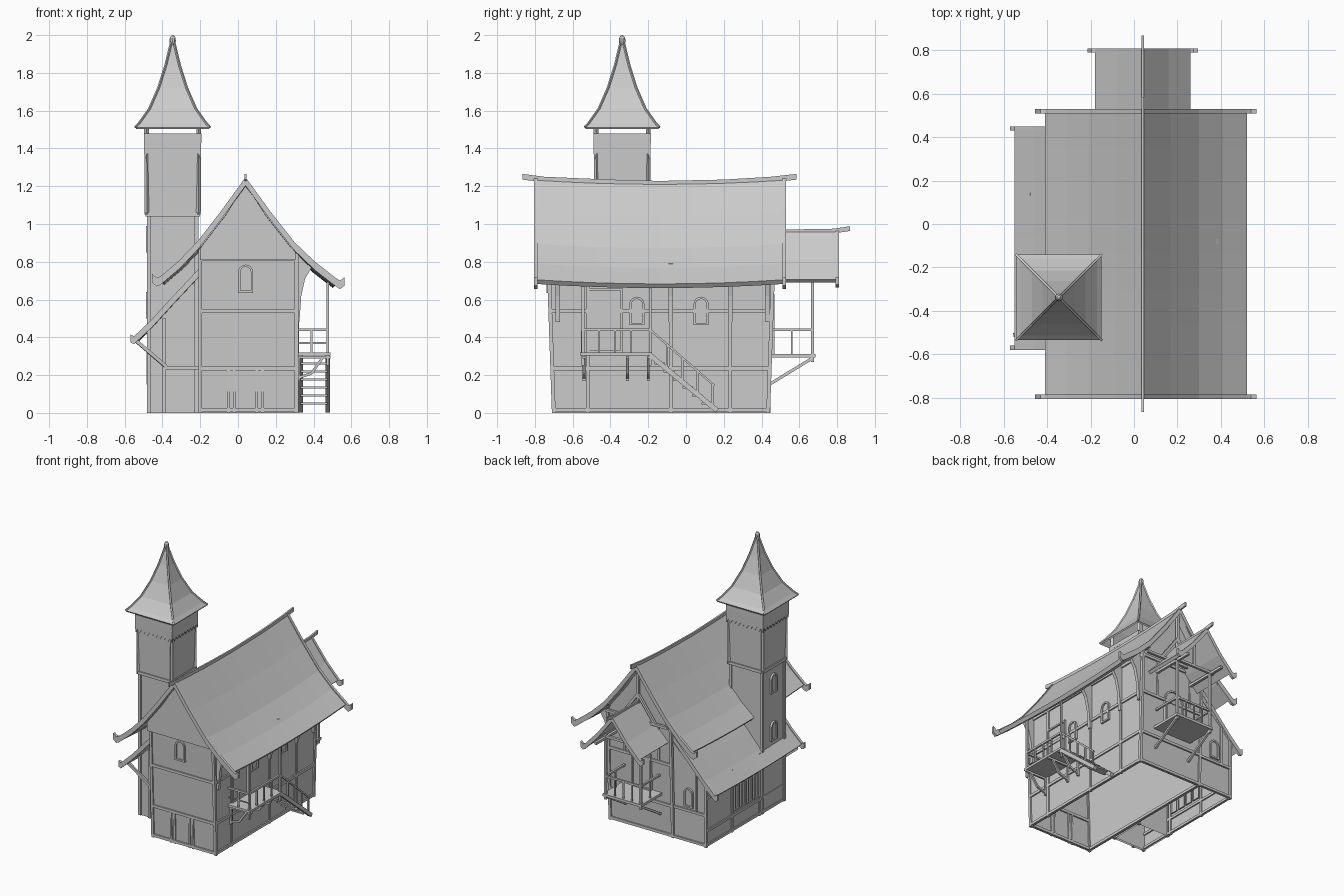
import bpy, bmesh, math
from mathutils import Vector, Matrix

if "Cube" in bpy.data.objects:
    bpy.data.objects.remove(bpy.data.objects["Cube"])


def mesh(name, verts, faces, solid=0):
    me = bpy.data.meshes.new(name)
    me.from_pydata(verts, [], faces)
    me.update()
    ob = bpy.data.objects.new(name, me)
    bpy.context.collection.objects.link(ob)
    if solid:
        m = ob.modifiers.new("thickness", 'SOLIDIFY')
        m.thickness, m.offset = solid, -1
    return ob


def beams(name, segs, w=0.02):
    """One object made of square timbers running between point pairs."""
    bm = bmesh.new()
    for s in segs:
        a, b = Vector(s[0]), Vector(s[1])
        t = s[2] if len(s) > 2 else w
        d = b - a
        rot = d.to_track_quat('Z', 'Y').to_matrix().to_4x4()
        bmesh.ops.create_cube(bm, size=1, matrix=Matrix.Translation((a + b) / 2) @ rot
                              @ Matrix.Diagonal((t, t, d.length, 1)))
    ob = mesh(name, [], [])
    bm.to_mesh(ob.data)
    bm.free()
    return ob


def box(name, lo, hi):
    bm = bmesh.new()
    lo, hi = Vector(lo), Vector(hi)
    bmesh.ops.create_cube(bm, size=1, matrix=Matrix.Translation((lo + hi) / 2)
                          @ Matrix.Diagonal((*(hi - lo), 1)))
    ob = mesh(name, [], [])
    bm.to_mesh(ob.data)
    bm.free()
    return ob


def prism(name, prof, y0, y1, lean=0, open_bottom=False):
    """Extrude an x-z outline along y; lean pushes both ends out with height."""
    n = len(prof)
    v = [(x, y0 - lean * z, z) for x, z in prof] + [(x, y1 + lean * z, z) for x, z in prof]
    f = [list(range(n)), list(range(2 * n - 1, n - 1, -1))]
    f += [(i, i + n, (i + 1) % n + n, (i + 1) % n) for i in range(1 if open_bottom else 0, n)]
    return mesh(name, v, f)


def strip(name, path, pos, thick, drop, along_y=False):
    """Board following a path of (u, z), hanging down by drop."""
    ob = mesh(name, [], [])
    bm = bmesh.new()
    rows = []
    for u, z in path:
        rows.append([bm.verts.new((s, u, h) if along_y else (u, s, h)) for s, h in
                     ((pos - thick / 2, z), (pos + thick / 2, z),
                      (pos + thick / 2, z - drop), (pos - thick / 2, z - drop))])
    for a, b in zip(rows, rows[1:]):
        for k in range(4):
            bm.faces.new((a[k], a[(k + 1) % 4], b[(k + 1) % 4], b[k]))
    bm.faces.new(rows[0])
    bm.faces.new(rows[-1])
    bmesh.ops.recalc_face_normals(bm, faces=bm.faces)
    bm.to_mesh(ob.data)
    bm.free()


def roof(name, prof, ys, sag=0, thick=0.028):
    n, mid, half = len(prof), (ys[0] + ys[1]) / 2, (ys[1] - ys[0]) / 2
    m = 9 if sag else 2
    v = []
    for j in range(m):
        t = -1 + 2 * j / (m - 1)
        v += [(x, mid + half * t, z - sag * (1 - t * t)) for x, z in prof]
    f = [(j * n + i, j * n + i + 1, (j + 1) * n + i + 1, (j + 1) * n + i)
         for j in range(m - 1) for i in range(n - 1)]
    mesh(name, v, f, thick)


def tower_rings(name, rings, cx, cy, cap=False, solid=0):
    v = [(cx + sx * h, cy + sy * h, z) for z, h in rings
         for sx, sy in ((-1, -1), (1, -1), (1, 1), (-1, 1))]
    f = [(4 * j + k, 4 * j + (k + 1) % 4, 4 * j + 4 + (k + 1) % 4, 4 * j + 4 + k)
         for j in range(len(rings) - 1) for k in range(4)]
    if cap:
        f.append(tuple(range(len(v) - 4, len(v))))
    return mesh(name, v, f, solid)


def window(name, loc, turn, w, h, arched=True, fr=0.012, out=0.014):
    """Framed opening; turn 0 faces -y, 90 faces +x."""
    def outline(r, b):
        top = [(r * math.cos(a * math.pi / 8), h - w / 2 + r * math.sin(a * math.pi / 8))
               for a in range(9)] if arched else [(r, h - w / 2 + r), (-r, h - w / 2 + r)]
        return [(-r, b), (r, b)] + top
    o, i = outline(w / 2, 0), outline(w / 2 - fr, fr)
    n = len(o)
    v = [(x, d, z) for pts, d in ((o, 0.01), (o, -out), (i, -out), (i, -0.004)) for x, z in pts]
    f = [(r * n + k, r * n + (k + 1) % n, (r + 1) * n + (k + 1) % n, (r + 1) * n + k)
         for r in range(3) for k in range(n)] + [tuple(range(3 * n, 4 * n))]
    ob = mesh(name, v, f)
    ob.location, ob.rotation_euler = loc, (0, 0, math.radians(turn))


# main house shell, open below
prism("main_walls", [(-.2, 0), (.31, 0), (.31, .86), (.04, 1.19), (-.2, .88)], -.70, .435, .035, True)
prism("front_gable_boards", [(-.2, .81), (.305, .81), (.305, .85), (.04, 1.2), (-.2, .87)], -.775, -.73)

# main roof with sagging ridge, bargeboards and ridge board
main = [(-.41, .715), (-.31, .80), (-.21, .905), (-.09, 1.06), (.04, 1.24),
        (.17, 1.06), (.30, .895), (.41, .79), (.52, .705)]
roof("main_roof", main, (-.795, .52), .022)
barge = [(-.455, .735), (-.43, .715)] + [(x, z + .008) for x, z in main] + [(.54, .70), (.565, .72)]
for nm, y in (("front", -.795), ("back", .52)):
    strip(nm + "_bargeboard", barge, y, .02, .045)
strip("ridge_board", [(-.865, 1.265), (-.75, 1.25), (-.4, 1.235), (-.14, 1.228), (.2, 1.235),
                      (.45, 1.25), (.585, 1.265)], .04, .012, .03, True)

# main house timber framing
F, B, L, R = -.71, .45, -.2, .31
T = []
for z in (.015, .235, .54, .815):
    o = .035 * z
    T += [((L, -.70 - o, z), (R, -.70 - o, z)), ((L, .435 + o, z), (R, .435 + o, z)),
          ((R, -.70 - o, z), (R, .435 + o, z))]
T.append(((L, -.70, .015), (L, .44, .015)))
for x in (L, R):
    T += [((x, -.70, 0), (x, -.73, .87)), ((x, .435, 0), (x, .465, .87))]
T += [((R, y, 0), (R, y, .85), .018) for y in (-.52, -.08, .235)]
T += [((x, -.702, 0), (x, -.708, .235), .014) for x in (-.05, -.02, .10, .13)]
T += [((x, .455, .54), (x, .462, .815), .014) for x in (-.1, .18)]
beams("house_timbers", T)
beams("back_gable_truss", [((-.2, .50, .83), (.3, .50, .83)), ((.04, .50, .83), (.04, .50, 1.2)),
                           ((-.1, .50, .83), (.04, .50, 1.02)), ((.18, .50, .83), (.04, .50, 1.02)),
                           ((-.2, .44, .86), (-.2, .52, .86)), ((.3, .44, .86), (.3, .52, .86))], .018)

# lean-to on the left
prism("lean_to_walls", [(-.47, 0), (-.2, 0), (-.2, .70), (-.33, .58), (-.47, .45)], -.45, .435, 0, True)
lean = [(-.55, .40), (-.46, .485), (-.36, .595), (-.2, .765)]
roof("lean_to_roof", lean, (-.575, .44), .01, .025)
for nm, y in (("front", -.57), ("back", .44)):
    strip("lean_to_%s_bargeboard" % nm, [(-.57, .415)] + [(x, z + .006) for x, z in lean], y, .02, .042)
Y = .438
beams("lean_to_timbers", [((-.47, Y, z), (-.2, Y, z)) for z in (.015, .235)] +
      [((-.47, -.46, z), (-.47, Y, z)) for z in (.015, .12, .36)] +
      [((-.47, y, 0), (-.47, y, .46)) for y in (-.18, .14, Y)] +
      [((-.55, -.51, .39), (-.38, -.48, .245)), ((-.39, -.475, .24), (-.2, -.475, .24)),
       ((-.39, -.47, 0), (-.39, -.47, .5)), ((-.39, Y, .235), (-.39, Y, .52), .014)], .018)
for k in range(4):
    window("lean_to_window_%d" % k, (-.47, .09 - .075 * k, .15), -90, .06, .19, False)
window("lean_to_back_window", (-.33, .435, .26), 180, .075, .14)

# tower: shaft, jettied top, open belfry and flared spire
cx, cy = -.346, -.338
tower_rings("tower_shaft", [(0, .128), (1.06, .128)], cx, cy)
tower_rings("tower_upper", [(1.05, .12), (1.05, .137), (1.46, .146)], cx, cy, True)
for nm, z0, z1, h in (("low_band", 1.04, 1.062, .145), ("top_band", 1.45, 1.478, .152)):
    tower_rings("tower_" + nm, [(z0, h - .02), (z0, h), (z1, h), (z1, h - .02)], cx, cy)
teeth = 18
for s in range(4):
    v = []
    for k in range(teeth + 1):
        u = -.15 + .30 * k / teeth
        v += [(u, -.152, 1.46), (u, -.15, 1.375 if k % 2 else 1.35)]
    ob = mesh("tower_zigzag_trim_%d" % s, v,
              [(2 * k + 1, 2 * k + 3, 2 * k + 2, 2 * k) for k in range(teeth)], .008)
    ob.location, ob.rotation_euler = (cx, cy, 0), (0, 0, s * math.pi / 2)
C = [(sx, sy) for sx in (-1, 1) for sy in (-1, 1)]
beams("tower_corner_posts", [((cx + a * .126, cy + b * .126, 0), (cx + a * .126, cy + b * .126, 1.05)) for a, b in C]
      + [((cx + a * .136, cy + b * .136, 1.05), (cx + a * .138, cy + b * .138, 1.55), .018) for a, b in C])
spire = [(1.512, .197), (1.535, .176), (1.61, .123), (1.72, .075), (1.84, .037), (1.96, .008)]
tower_rings("spire", spire, cx, cy, True, .012)
beams("spire_hips", [((cx + a * h0, cy + b * h0, z0), (cx + a * h1, cy + b * h1, z1))
                     for a, b in C for (z0, h0), (z1, h1) in zip(spire, spire[1:])], .01)
bpy.ops.mesh.primitive_uv_sphere_add(segments=10, ring_count=6, radius=.018, location=(cx, cy, 1.97))
bpy.context.object.name = "spire_finial"
bpy.context.object.scale = (1, 1, 1.67)
for k, z in enumerate((.50, .85)):
    window("tower_window_%d" % k, (cx - .128, cy, z), -90, .075, .14)

# house windows and doors
window("front_window", (.04, -.724, .635), 0, .08, .15)
for k, y in enumerate((-.26, .08)):
    window("side_window_%d" % k, (.31, y, .465), 90, .08, .15)
window("side_door", (.31, -.43, .32), 90, .19, .34, False)
window("back_door", (.04, .455, .31), 180, .16, .32)

# curved brackets carrying the right eave
for k, y in enumerate((-.68, -.08, .235, .43)):
    prism("eave_bracket_%d" % k, [(.31, .48), (.325, .48), (.335, .62), (.355, .71), (.39, .77),
                                  (.39, .79), (.31, .85)], y - .012, y + .012)

# side balcony and stair
box("side_deck", (.31, -.56, .303), (.49, -.18, .32))
X = .475
S = [((.31, -.55, .44), (X, -.55, .44)), ((X, -.55, .44), (X, -.19, .44)), ((.31, -.55, .37), (X, -.55, .37), .008)]
S += [((X, y, .25), (X, y, .71)) for y in (-.545, -.19)]
S += [((X, y, .32), (X, y, .44), .01) for y in (-.46, -.375, -.29)] + [((.39, -.55, .32), (.39, -.55, .44), .01)]
for y in (-.54, -.31, -.2):
    S += [((.32, y, .17), (.32, y, .30)), ((.315, y, .185), (.39, y, .21)),
          ((.39, y, .21), (.45, y, .295)), ((.31, y, .295), (.49, y, .295))]
beams("side_balcony_frame", S, .014)
beams("stair_stringers", [((x, -.19, .305), (x, .165, .012), .026) for x in (.33, .475)])
for k in range(6):
    y, z = -.14 + .05 * k, .262 - .0425 * k
    box("stair_tread_%d" % k, (.33, y - .028, z - .005), (.475, y + .028, z + .005))
beams("stair_handrail", [((X, -.19, .44), (X, .15, .145))] +
      [((X, y, .15 - .825 * y - .01), (X, y, .275 - .868 * y)) for y in (-.1, -.02, .06, .14)], .011)

# back balcony with its own gabled porch roof
box("back_deck", (-.115, .44, .293), (.20, .685, .312))
P = [((-.10, .67, .44), (.185, .67, .44))]
for x in (-.10, .185):
    P += [((x, .67, .27), (x, .67, .74), .016), ((x, .45, .44), (x, .67, .44)), ((x, .44, .15), (x, .67, .29), .016),
          ((x, .56, .31), (x, .56, .44), .01), ((x, .45, .725), (x, .79, .725), .018)]
P += [((x, .67, .31), (x, .67, .44), .01) for x in (-.03, .04, .11)]
P += [((-.13, .67, .735), (.21, .67, .735), .018), ((.04, .67, .735), (.04, .67, .94))]
beams("back_balcony_frame", P, .014)
porch = [(-.18, .705), (-.08, .81), (.04, .965), (.16, .81), (.26, .705)]
roof("porch_roof", porch, (.45, .80), 0, .022)
strip("porch_bargeboard", [(-.215, .72), (-.195, .705)] + [(x, z + .006) for x, z in porch]
      + [(.275, .705), (.295, .72)], .80, .018, .04)
strip("porch_ridge_board", [(.5, .97), (.78, .975), (.868, .988)], .04, .012, .025, True)
